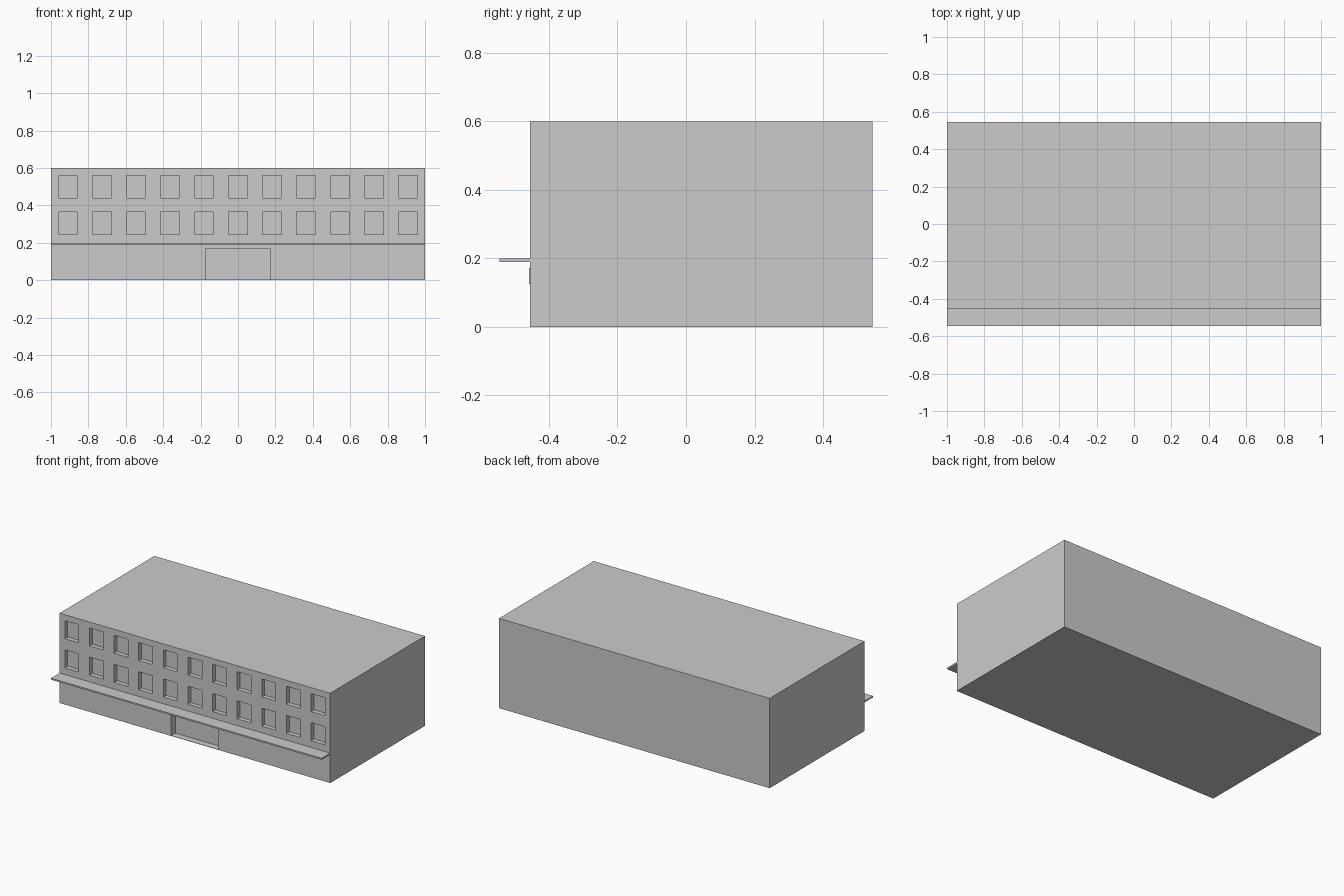
import bpy, bmesh
from mathutils import Matrix, Vector

if "Cube" in bpy.data.objects:
    bpy.data.objects.remove(bpy.data.objects["Cube"])

FRONT, BACK = -0.455, 0.545


def boxes(name, spans):
    """One object made of boxes, each given as (x0, x1, y0, y1, z0, z1)."""
    bm = bmesh.new()
    for x0, x1, y0, y1, z0, z1 in spans:
        centre = Vector((x0 + x1, y0 + y1, z0 + z1)) / 2
        size = Matrix.Diagonal((x1 - x0, y1 - y0, z1 - z0, 1))
        bmesh.ops.create_cube(bm, size=1, matrix=Matrix.Translation(centre) @ size)
    mesh = bpy.data.meshes.new(name)
    bm.to_mesh(mesh)
    bm.free()
    obj = bpy.data.objects.new(name, mesh)
    bpy.context.collection.objects.link(obj)
    return obj


# Main block
building = boxes("building", [(-1, 1, FRONT, BACK, 0, 0.6)])

# Two rows of eleven recessed windows, and the entrance recess
openings = []
for z in (0.245, 0.44):
    for i in range(11):
        x = -0.91 + i * 0.182
        openings.append((x - 0.051, x + 0.051, FRONT - 0.05, FRONT + 0.03, z, z + 0.12))
openings.append((-0.175, 0.175, FRONT - 0.05, FRONT + 0.045, 0.002, 0.17))
cutter = boxes("opening_cutter", openings)
cutter.hide_render = True

cut = building.modifiers.new("openings", 'BOOLEAN')
cut.operation = 'DIFFERENCE'
cut.solver = 'EXACT'
cut.object = cutter
bpy.context.view_layer.objects.active = building
building.select_set(True)
bpy.ops.object.modifier_apply(modifier=cut.name)
bpy.data.objects.remove(cutter, do_unlink=True)

# Full-width canopy above the ground floor
boxes("canopy", [(-1, 1, -0.545, FRONT, 0.19, 0.2)])

# Slim trims at the upper corners of the entrance
boxes("entrance_trim", [(s * 0.1775 - 0.0025, s * 0.1775 + 0.0025,
                         FRONT - 0.003, FRONT + 0.002, 0.125, 0.172) for s in (-1, 1)])
